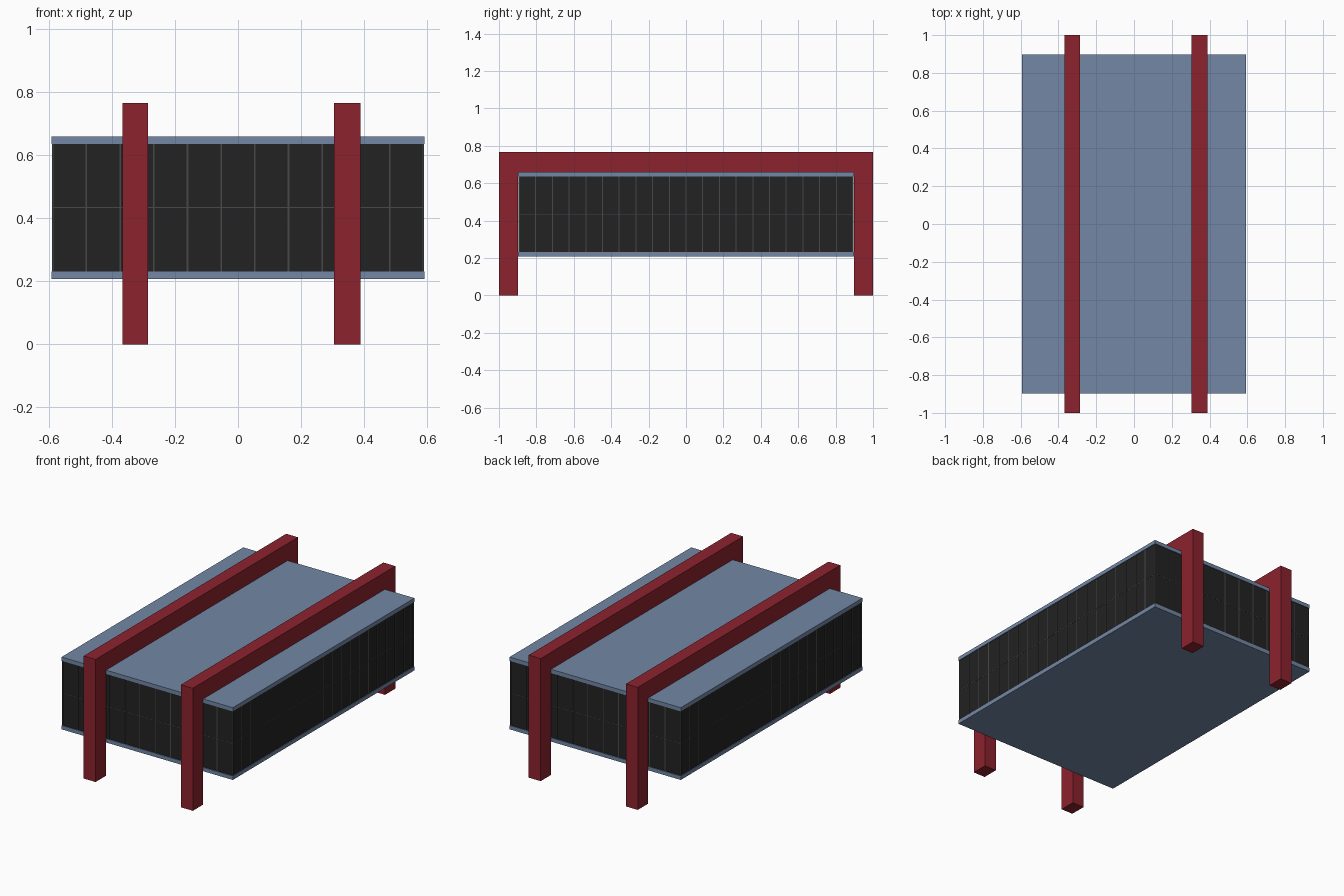
import bpy
import bmesh
from mathutils import Matrix, Vector

cube = bpy.data.objects.get("Cube")
if cube:
    bpy.data.objects.remove(cube, do_unlink=True)


def material(name, rgb):
    """Flat material from 0-255 display values."""
    lin = [((c / 255 + 0.055) / 1.055) ** 2.4 for c in rgb]
    mat = bpy.data.materials.new(name)
    mat.use_nodes = True
    mat.diffuse_color = (*lin, 1)
    mat.node_tree.nodes["Principled BSDF"].inputs["Base Color"].default_value = (*lin, 1)
    return mat


slate = material("slate blue", (114, 135, 165))
red = material("dark red", (140, 34, 46))
black = material("black glass", (34, 34, 34))
grey = material("mullion grey", (72, 72, 72))


def boxes(name, mat, extents):
    """One object from boxes, each given as (low corner, high corner)."""
    bm = bmesh.new()
    for low, high in extents:
        low, high = Vector(low), Vector(high)
        place = Matrix.Translation((low + high) / 2) @ Matrix.Diagonal((*(high - low), 1))
        bmesh.ops.create_cube(bm, size=1, matrix=place)
    mesh = bpy.data.meshes.new(name)
    bm.to_mesh(mesh)
    bm.free()
    mesh.materials.append(mat)
    obj = bpy.data.objects.new(name, mesh)
    bpy.context.collection.objects.link(obj)
    return obj


X, Y = 0.592, 0.897            # half size of the building
BASE, SILL, HEAD, ROOF = 0.208, 0.232, 0.636, 0.66
INSET = 0.004                  # glass set back from the slab edges

# Floor and roof slabs
boxes("floor_slab", slate, [((-X, -Y, BASE), (X, Y, SILL))])
boxes("roof_slab", slate, [((-X, -Y, HEAD), (X, Y, ROOF))])

# Glazed walls
gx, gy = X - INSET, Y - INSET
boxes("glass_walls", black, [((-gx, -gy, SILL), (gx, gy, HEAD))])

# Vertical mullions on all four walls
w, d = 0.0025, 0.002           # half width and projection
bars = []
for i in range(12):
    x = -gx + 2 * gx * i / 11
    for s in (-1, 1):
        bars.append(((x - w, s * gy - d, SILL), (x + w, s * gy + d, HEAD)))
for i in range(21):
    y = -gy + 2 * gy * i / 20
    for s in (-1, 1):
        bars.append(((s * gx - d, y - w, SILL), (s * gx + d, y + w, HEAD)))
boxes("vertical_mullions", grey, bars)

# Horizontal rail around the middle of the glass
mid = (SILL + HEAD) / 2
boxes("middle_rail", grey, [((-gx - d / 2, -gy - d / 2, mid - w / 2),
                             (gx + d / 2, gy + d / 2, mid + w / 2))])


# Portal frames carrying the building: an inverted U profile, extruded
def portal_frame(name, x0, x1):
    top, inner = 0.766, 0.898
    profile = [(-1, 0), (-inner, 0), (-inner, ROOF), (inner, ROOF),
               (inner, 0), (1, 0), (1, top), (-1, top)]
    bm = bmesh.new()
    face = bm.faces.new([bm.verts.new((x0, y, z)) for y, z in profile])
    side = bmesh.ops.extrude_face_region(bm, geom=[face])["geom"]
    bmesh.ops.translate(bm, vec=(x1 - x0, 0, 0),
                        verts=[v for v in side if isinstance(v, bmesh.types.BMVert)])
    bmesh.ops.recalc_face_normals(bm, faces=bm.faces)
    mesh = bpy.data.meshes.new(name)
    bm.to_mesh(mesh)
    bm.free()
    mesh.materials.append(red)
    bpy.context.collection.objects.link(bpy.data.objects.new(name, mesh))


portal_frame("right_portal_frame", -0.367, -0.285)
portal_frame("left_portal_frame", 0.305, 0.388)
